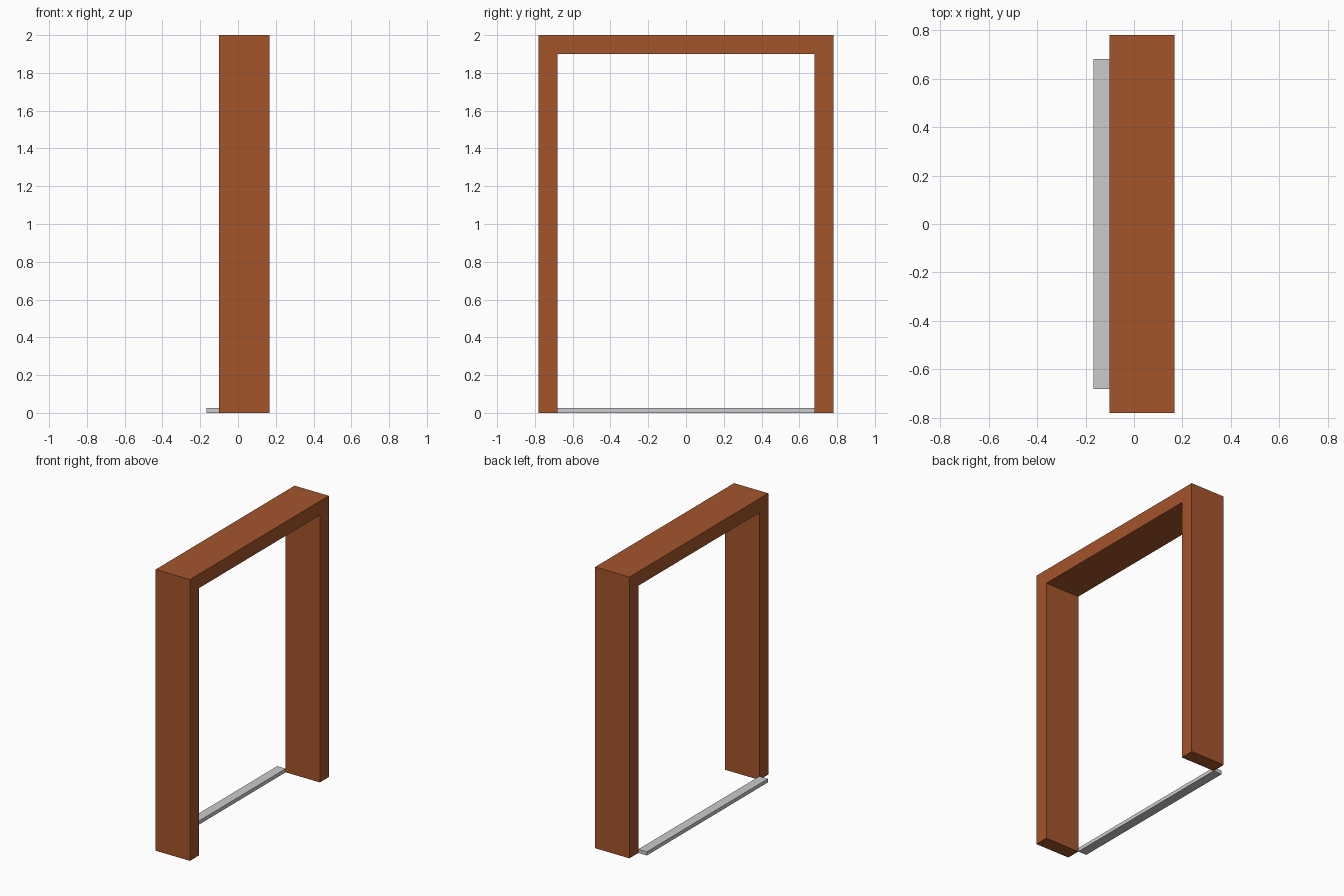
import bpy
import bmesh

if "Cube" in bpy.data.objects:
    bpy.data.objects.remove(bpy.data.objects["Cube"])


def extrude_profile(name, profile, x0, x1):
    """Extrude a closed (y, z) outline along x from x0 to x1."""
    bm = bmesh.new()
    face = bm.faces.new([bm.verts.new((x0, y, z)) for y, z in profile])
    result = bmesh.ops.extrude_face_region(bm, geom=[face])
    moved = [g for g in result["geom"] if isinstance(g, bmesh.types.BMVert)]
    bmesh.ops.translate(bm, verts=moved, vec=(x1 - x0, 0, 0))
    bmesh.ops.recalc_face_normals(bm, faces=bm.faces)
    mesh = bpy.data.meshes.new(name)
    bm.to_mesh(mesh)
    bm.free()
    obj = bpy.data.objects.new(name, mesh)
    bpy.context.collection.objects.link(obj)
    return obj


OUTER, INNER = 0.78, 0.68          # half widths of frame and opening
HEIGHT, OPENING = 2.0, 1.9
FRONT, JOINT, BACK = -0.168, -0.101, 0.168

# Door frame: two jambs and the head as one U-shaped profile
half = [(OUTER, 0), (OUTER, HEIGHT)]
inner = [(INNER, OPENING), (INNER, 0)]
outline = (half + [(-y, z) for y, z in reversed(half)]
           + [(-y, z) for y, z in reversed(inner)] + inner)
frame = extrude_profile("door_frame", outline, JOINT, BACK)
wood = bpy.data.materials.new("brown_wood")
wood.diffuse_color = (0.37, 0.09, 0.024, 1)
wood.use_nodes = True
wood.node_tree.nodes["Principled BSDF"].inputs["Base Color"].default_value = wood.diffuse_color
frame.data.materials.append(wood)

# Threshold: thin grey strip along the foot of the opening
extrude_profile("threshold",
                [(-INNER, 0), (INNER, 0), (INNER, 0.026), (-INNER, 0.026)],
                FRONT, JOINT)
